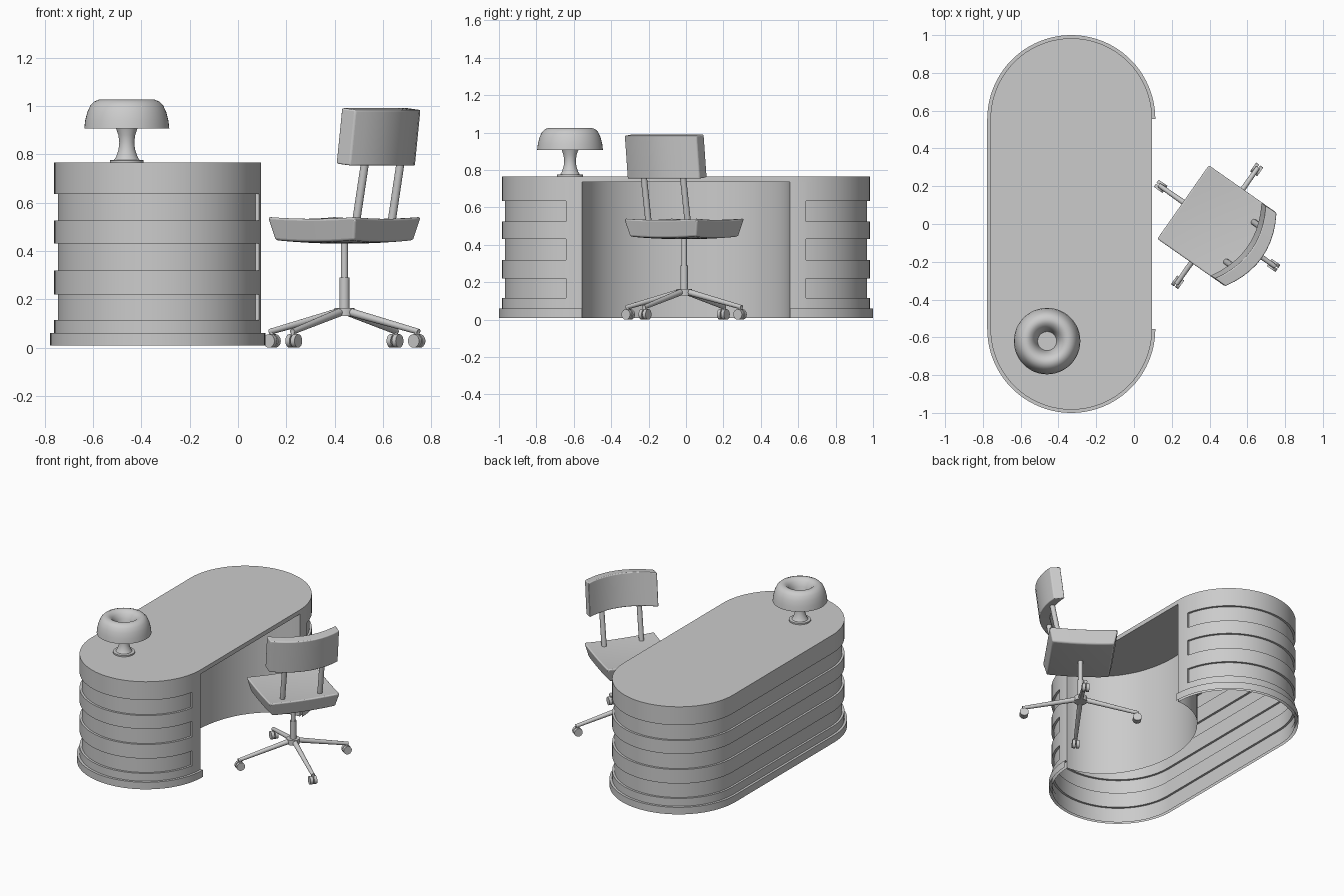
import bpy, bmesh, math
from mathutils import Matrix, Vector

cube = bpy.data.objects.get("Cube")
if cube:
    bpy.data.objects.remove(cube, do_unlink=True)

grey = bpy.data.materials.new("plain grey")
grey.use_nodes = True
COLOUR = (0.6, 0.6, 0.6, 1)
grey.diffuse_color = COLOUR
grey.node_tree.nodes["Principled BSDF"].inputs["Base Color"].default_value = COLOUR

DESK_X, HALF, R = -0.332, 0.555, 0.428   # stadium centre, half straight, end radius
KNEE_TOP, TOP = 0.735, 0.765
CHAIR = Matrix.Translation((0.44, -0.01, 0)) @ Matrix.Rotation(math.radians(-35), 4, 'Z')


def finish(name, bm, matrix=None, bevel=0, angle=35):
    """Turn a bmesh into a named, smooth-shaded object."""
    if matrix:
        bm.transform(matrix)
    mesh = bpy.data.meshes.new(name)
    bm.to_mesh(mesh)
    bm.free()
    obj = bpy.data.objects.new(name, mesh)
    bpy.context.collection.objects.link(obj)
    mesh.materials.append(grey)
    if bevel:
        mod = obj.modifiers.new("soft edges", 'BEVEL')
        mod.width, mod.segments, mod.limit_method = bevel, 4, 'ANGLE'
        mod.angle_limit = math.radians(40)
    bpy.ops.object.select_all(action='DESELECT')
    obj.select_set(True)
    bpy.context.view_layer.objects.active = obj
    bpy.ops.object.shade_smooth_by_angle(angle=math.radians(angle))
    return obj


def skin(bm, columns, closed=False):
    """Bridge neighbouring columns of points with quads."""
    cols = [[bm.verts.new(p) for p in c] for c in columns]
    pairs = list(zip(cols, cols[1:])) + ([(cols[-1], cols[0])] if closed else [])
    for a, b in pairs:
        for i in range(len(a) - 1):
            bm.faces.new((a[i], b[i], b[i + 1], a[i + 1]))
    bmesh.ops.remove_doubles(bm, verts=bm.verts, dist=1e-5)
    bmesh.ops.dissolve_degenerate(bm, dist=1e-5, edges=bm.edges)


def stadium(angle, radius, z):
    side = HALF if angle <= 180 else -HALF
    t = math.radians(angle)
    return (DESK_X + radius * math.cos(t), side + radius * math.sin(t), z)


def lathe(name, profile, centre, steps=48):
    bm = bmesh.new()
    cols = []
    for i in range(steps):
        t = math.tau * i / steps
        cols.append([(centre[0] + r * math.cos(t), centre[1] + r * math.sin(t), z) for r, z in profile])
    skin(bm, cols, closed=True)
    return finish(name, bm)


def tube(name, a, b, r1, r2=None, segments=16):
    a, b = Vector(a), Vector(b)
    bm = bmesh.new()
    bmesh.ops.create_cone(bm, cap_ends=True, segments=segments, radius1=r1,
                          radius2=r1 if r2 is None else r2, depth=(b - a).length)
    turn = (b - a).to_track_quat('Z', 'Y').to_matrix().to_4x4()
    return finish(name, bm, CHAIR @ Matrix.Translation((a + b) / 2) @ turn)


def cushion(name, warp, bevel):
    """Subdivided unit block bent by a rule, with soft edges."""
    bm = bmesh.new()
    bmesh.ops.create_cube(bm, size=2)
    bmesh.ops.subdivide_edges(bm, edges=bm.edges, cuts=9, use_grid_fill=True)
    for v in bm.verts:
        v.co = warp(*v.co)
    return finish(name, bm, CHAIR, bevel, 50)


# Desk shell: grooves wrap round it and stop short of the knee space
END = 11.5
angles = [4 * i for i in range(46)]
angles += [180.001 + 4 * i for i in range(45)] + [360]
cols = [(a, 0) for a in angles if a < END or a > 360 - END]
cols += [(a, 0.015) for a in angles if END < a < 360 - END]
cols += [(a, d) for a in (END, 360 - END) for d in (0, 0.015)]
cols.sort(key=lambda c: (c[0], c[1] if c[0] < 180 else -c[1]))
columns = []
for a, d in cols:
    rows = [(0, 0.06)]
    for low, high in ((0.115, 0.22), (0.32, 0.43), (0.525, 0.635)):
        rows += [(0, low), (d, low), (d, high), (0, high)]
    rows.append((0, KNEE_TOP))
    columns.append([stadium(a, R - off, z) for off, z in rows])
bm = bmesh.new()
skin(bm, columns)
finish("desk_shell", bm)

# Plinth band below the shell
bm = bmesh.new()
skin(bm, [[stadium(a, r, z) for r, z in ((R + 0.017, 0.01), (R + 0.017, 0.06), (R - 0.003, 0.06),
                                         (R - 0.003, 0.01))] for a in angles])
finish("desk_plinth", bm)

# Desk top slab
bm = bmesh.new()
rim = [bm.verts.new(stadium(a, R, KNEE_TOP)) for a in angles]
face = bm.faces.new(rim)
out = bmesh.ops.extrude_face_region(bm, geom=[face], use_keep_orig=True)
bmesh.ops.translate(bm, vec=(0, 0, TOP - KNEE_TOP),
                    verts=[v for v in out["geom"] if isinstance(v, bmesh.types.BMVert)])
bmesh.ops.recalc_face_normals(bm, faces=bm.faces)
finish("desk_top", bm)

# Curved wall of the knee space
bm = bmesh.new()
arc = [math.pi * i / 48 for i in range(49)]
skin(bm, [[(DESK_X + R - 0.42 * math.sin(t), HALF * math.cos(t), z) for z in (KNEE_TOP, 0.01)]
          for t in arc])
finish("knee_wall", bm)

# Table lamp
LAMP = (-0.46, -0.62)
lathe("lamp_stem", [(0, TOP), (0.07, TOP), (0.07, 0.775), (0.052, 0.777), (0.044, 0.79), (0.034, 0.82),
                    (0.031, 0.85), (0.035, 0.88), (0.044, 0.906)], LAMP)
lathe("lamp_shade", [(0, 0.906), (0.176, 0.906), (0.172, 0.94), (0.163, 0.975), (0.15, 1.003),
                     (0.135, 1.018), (0.115, 1.026), (0.095, 1.022), (0.075, 1.005), (0.06, 0.975),
                     (0.05, 0.93), (0, 0.93)], LAMP)

# Chair seat: narrower below, dished along the top
cushion("seat", lambda x, y, z: (
    0.222 * x * (0.95 + 0.05 * z), 0.24 * y * (0.95 + 0.05 * z),
    0.478 + 0.048 * z + 0.015 * (x * x + y * y) / 2), 0.035)
# Chair backrest: curved round the sitter, leaning back
cushion("backrest", lambda x, y, z: (
    0.243 + 0.035 * x - 0.072 * y * y + 0.014 * z, 0.235 * y, 0.872 + 0.115 * z - 0.004 * x), 0.026)
for side, y in (("right", -0.128), ("left", 0.128)):
    tube(side + "_back_post", (0.145, y, 0.5), (0.2, y, 0.8), 0.017)

# Column and hub
tube("upper_column", (0, 0, 0.28), (0, 0, 0.44), 0.015)
tube("lower_column", (0, 0, 0.14), (0, 0, 0.29), 0.021)
tube("hub", (0, 0, 0.13), (0, 0, 0.165), 0.042, segments=24)

# Four legs with castors
for i, label in enumerate(("back", "left", "front", "right")):
    spin = Matrix.Rotation(i * math.pi / 2, 3, 'Z')
    at = lambda x, y, z: spin @ Vector((x, y, z))
    tube(label + "_leg", at(0.03, 0, 0.147), at(0.375, 0, 0.066), 0.017, 0.012)
    tube(label + "_castor_pin", at(0.365, 0, 0.03), at(0.365, 0, 0.074), 0.011)
    for n, y in (("a", -0.013), ("b", 0.013)):
        tube(label + "_castor_wheel_" + n, at(0.365, y - 0.01, 0.028), at(0.365, y + 0.01, 0.028),
             0.028, segments=20)
